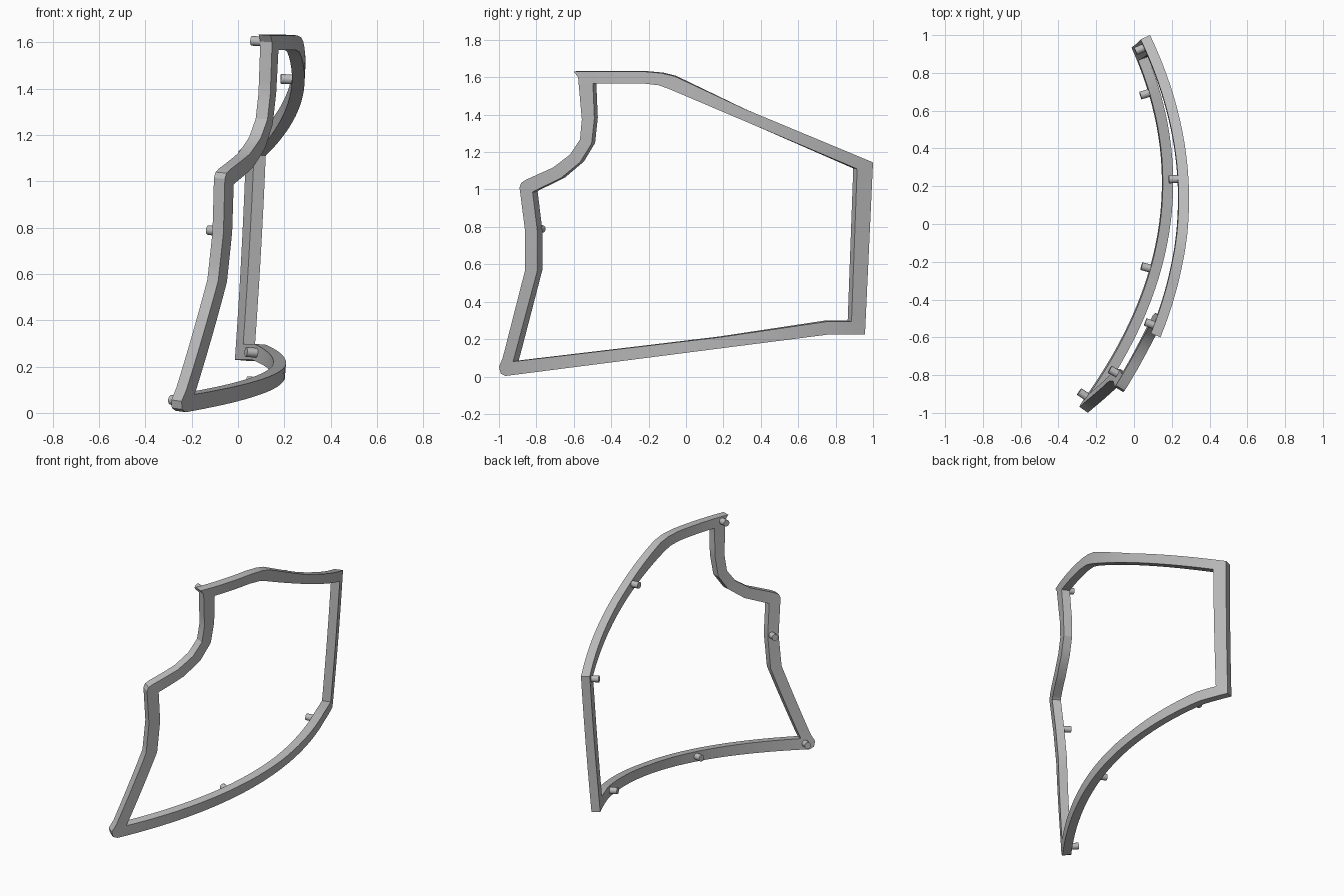
import bpy, bmesh, math
from mathutils import Vector

if "Cube" in bpy.data.objects:
    bpy.data.objects.remove(bpy.data.objects["Cube"])

THICK = 0.055

mat = bpy.data.materials.new("plain grey")
mat.diffuse_color = (0.5, 0.5, 0.5, 1)
mat.use_nodes = True
mat.node_tree.nodes["Principled BSDF"].inputs["Base Color"].default_value = mat.diffuse_color


# Curved panel surface: x for a given y, z (blend of bottom and top arcs)
def surf(y, z):
    zb = 0.005 + 0.1266 * (min(y, 0.765) + 0.97)
    zt = 1.63 - 0.3975 * max(y + 0.22, 0)
    t = (z - zb) / (zt - zb)
    t += 0.25 * t * (1 - t)
    low = 0.188 + 0.1335 * y - 0.305 * y * y
    high = 0.285 + 0.076 * y - 0.276 * y * y
    return low + (high - low) * t


def point(y, z):
    return Vector((surf(y, z), y, z))


def normal(y, z):
    e = 0.01
    fy = (surf(y + e, z) - surf(y - e, z)) / (2 * e)
    fz = (surf(y, z + e) - surf(y, z - e)) / (2 * e)
    return Vector((1, -fy, -fz)).normalized()


def finish(bm, name):
    bmesh.ops.recalc_face_normals(bm, faces=bm.faces)
    me = bpy.data.meshes.new(name)
    bm.to_mesh(me)
    bm.free()
    me.materials.append(mat)
    ob = bpy.data.objects.new(name, me)
    bpy.context.collection.objects.link(ob)
    bpy.ops.object.select_all(action='DESELECT')
    ob.select_set(True)
    bpy.context.view_layer.objects.active = ob
    bpy.ops.object.shade_smooth_by_angle(angle=math.radians(25))
    return ob


# Outline of the frame: outer y, z and inner y, z
OUTLINE = [
    (-0.60, 1.63, -0.497, 1.567), (-0.22, 1.63, -0.23, 1.567),
    (-0.13, 1.622, -0.145, 1.557), (-0.06, 1.605, -0.085, 1.535),
    (0.315, 1.43, 0.315, 1.365), (1.0, 1.145, 0.915, 1.11),
    (0.957, 0.225, 0.885, 0.294), (0.765, 0.225, 0.754, 0.294),
    (0.18, 0.15, 0.18, 0.21), (-0.965, 0.003, -0.925, 0.08),
    (-0.99, 0.015, -0.924, 0.083), (-1.0, 0.05, -0.923, 0.088),
    (-0.98, 0.10, -0.915, 0.115),
    (-0.86, 0.57, -0.795, 0.565), (-0.86, 0.775, -0.795, 0.78),
    (-0.89, 1.01, -0.82, 0.985), (-0.882, 1.035, -0.815, 0.99),
    (-0.86, 1.05, -0.80, 0.997), (-0.71, 1.118, -0.67, 1.06),
    (-0.62, 1.187, -0.567, 1.145), (-0.567, 1.267, -0.505, 1.245),
    (-0.557, 1.374, -0.49, 1.38), (-0.577, 1.60, -0.4975, 1.56),
]

# Frame: four-cornered section swept around the outline
bm = bmesh.new()
rings = []
for i, a in enumerate(OUTLINE):
    b = OUTLINE[(i + 1) % len(OUTLINE)]
    steps = max(1, round(math.hypot(b[0] - a[0], b[1] - a[1]) / 0.06))
    for s in range(steps):
        oy, oz, iy, iz = [p + (q - p) * s / steps for p, q in zip(a, b)]
        po, pi = point(oy, oz), point(iy, iz)
        back_o = po - normal(oy, oz) * THICK
        back_i = pi - normal(iy, iz) * THICK
        rings.append([bm.verts.new(v) for v in (po, pi, back_i, back_o)])
for i, r in enumerate(rings):
    n = rings[(i + 1) % len(rings)]
    for k in range(4):
        bm.faces.new((r[k], r[(k + 1) % 4], n[(k + 1) % 4], n[k]))
finish(bm, "curved_frame")

# Mounting pegs on the hollow side, pointing inwards
PEGS = [(0.955, 1.11), (0.71, 0.255), (0.24, 1.437), (-0.25, 0.128),
        (-0.555, 1.60), (-0.82, 0.78), (-0.945, 0.045)]
for i, (y, z) in enumerate(PEGS):
    n = normal(y, z)
    start, end = 0.04, 0.103
    bm = bmesh.new()
    bmesh.ops.create_cone(bm, cap_ends=True, segments=16, radius1=0.021,
                          radius2=0.021, depth=end - start)
    rot = n.to_track_quat('Z', 'Y').to_matrix().to_4x4()
    bmesh.ops.transform(bm, matrix=rot, verts=bm.verts)
    bmesh.ops.translate(bm, vec=point(y, z) - n * (start + end) / 2, verts=bm.verts)
    finish(bm, f"mounting_peg_{i + 1}")
